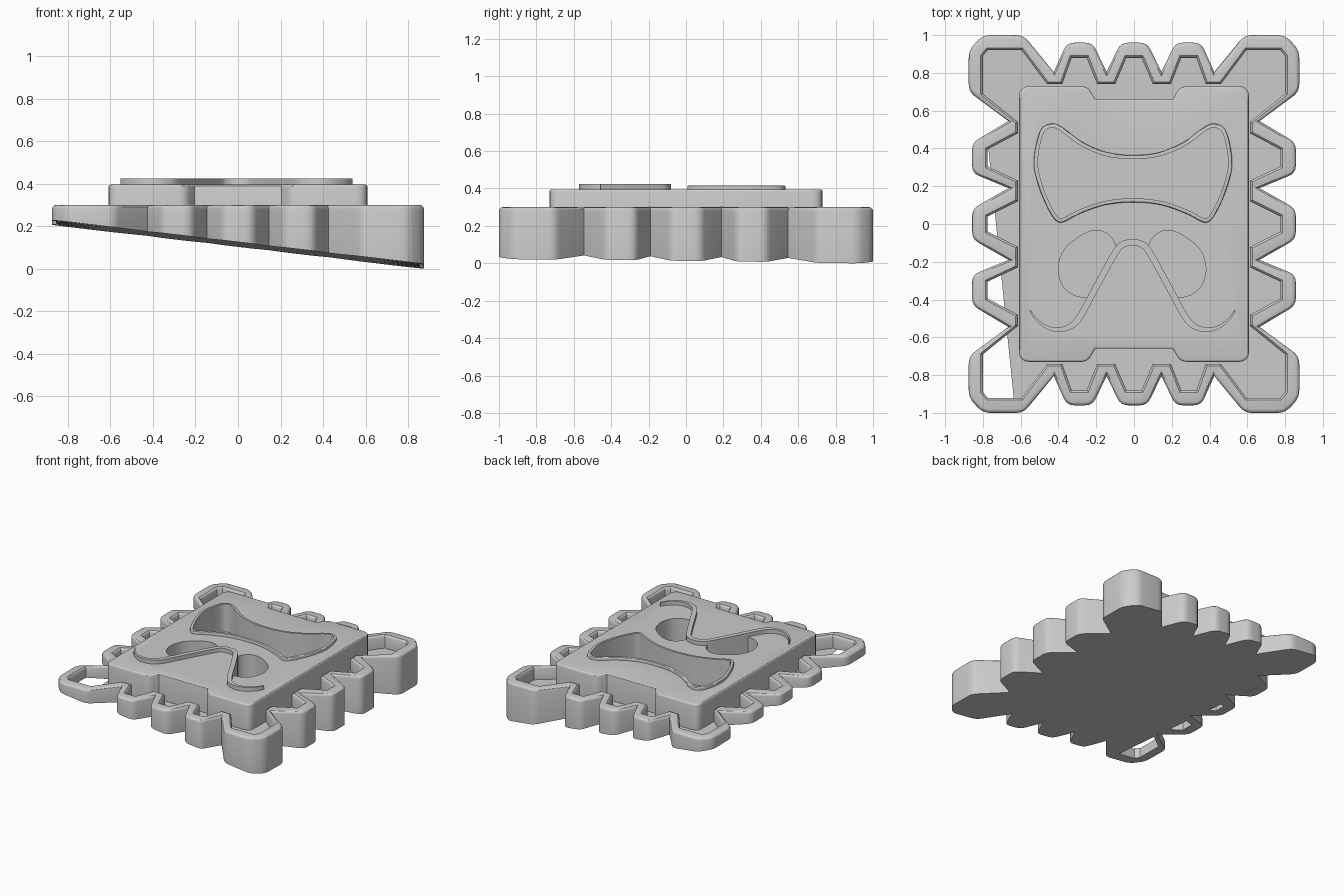
import bpy, bmesh, math
from mathutils import Vector

if "Cube" in bpy.data.objects:
    bpy.data.objects.remove(bpy.data.objects["Cube"])

FLOOR = 0.20
stone = bpy.data.materials.new("stone_grey")
stone.diffuse_color = (0.6, 0.6, 0.6, 1)
stone.use_nodes = True
stone.node_tree.nodes["Principled BSDF"].inputs["Base Color"].default_value = stone.diffuse_color


def area(p):
    return sum(a[0] * b[1] - b[0] * a[1] for a, b in zip(p, p[1:] + p[:1])) / 2


def ccw(p):
    p = [Vector(q) for q in p]
    return p if area(p) > 0 else p[::-1]


def offset(p, d):
    """Mitred offset of a counter-clockwise loop; positive goes inward."""
    out = []
    for i, b in enumerate(p):
        u = (b - p[i - 1]).normalized()
        v = (p[(i + 1) % len(p)] - b).normalized()
        n1, n2 = Vector((-u.y, u.x)), Vector((-v.y, v.x))
        out.append(b + (n1 + n2) * d / max(0.2, 1 + n1.dot(n2)))
    return out


def rounded(p, r, steps=4):
    """Round the convex corners and keep the valleys sharp."""
    p, out = ccw(p), []
    for i, b in enumerate(p):
        u, v = p[i - 1] - b, p[(i + 1) % len(p)] - b
        if u.cross(v) >= 0:
            out.append(b)
            continue
        k = min(r, u.length * 0.45, v.length * 0.45)
        s, e = b + u.normalized() * k, b + v.normalized() * k
        for j in range(steps + 1):
            t = j / steps
            out.append(s * (1 - t) ** 2 + b * 2 * t * (1 - t) + e * t * t)
    return out


def spline(p, closed=True, steps=5):
    """Catmull-Rom curve through the points."""
    p, out = [Vector(q) for q in p], []
    n = len(p)
    for i in range(n if closed else n - 1):
        g = lambda k: p[k % n] if closed else p[min(max(k, 0), n - 1)]
        a, b, c, d = g(i - 1), g(i), g(i + 1), g(i + 2)
        for j in range(steps):
            t = j / steps
            out.append(0.5 * (2 * b + (c - a) * t + (2 * a - 5 * b + 4 * c - d) * t * t
                              + (3 * b - a - 3 * c + d) * t ** 3))
    return out if closed else out + [p[-1]]


def mirror_x(half, cx=0.0):
    """Complete a half outline that starts and ends on the centre line."""
    other = [(-x, y) for x, y in half[::-1] if x > 1e-6]
    return [(x + cx, y) for x, y in list(half) + other]


def four_way(q):
    """Complete a quadrant outline running from the +y side to the +x side."""
    right = q + [(x, -y) for x, y in q[::-1]]
    return right + [(-x, y) for x, y in right[::-1]]


def prism(name, p, levels):
    """Stack of (z, inset) loops made into a closed solid."""
    p = ccw(p)
    bm = bmesh.new()
    rings = [[bm.verts.new((q.x, q.y, z)) for q in offset(p, d)] for z, d in levels]
    bm.faces.new(rings[0][::-1])
    bm.faces.new(rings[-1])
    for lo, hi in zip(rings, rings[1:]):
        for i in range(len(lo)):
            j = (i + 1) % len(lo)
            bm.faces.new((lo[i], lo[j], hi[j], hi[i]))
    me = bpy.data.meshes.new(name)
    bm.to_mesh(me)
    bm.free()
    me.materials.append(stone)
    ob = bpy.data.objects.new(name, me)
    bpy.context.collection.objects.link(ob)
    return ob


def combine(target, tool, op):
    m = target.modifiers.new(op, 'BOOLEAN')
    m.operation, m.object, m.solver = op, tool, 'EXACT'
    bpy.context.view_layer.objects.active = target
    bpy.ops.object.modifier_apply(modifier=m.name)
    bpy.data.objects.remove(tool)


def soft_top(z, r, bottom):
    """Levels of a solid with a rounded upper edge."""
    arc = [math.radians(a) for a in (0, 30, 60, 90)]
    return [(bottom, 0)] + [(z - r + r * math.sin(a), r - r * math.cos(a)) for a in arc]


# Toothed outer wall
outer = [(0.07, 0.96), (0.145, 0.805), (0.22, 0.96), (0.355, 0.96), (0.425, 0.805),
         (0.585, 1.0), (0.80, 1.0), (0.875, 0.92), (0.875, 0.70), (0.665, 0.545),
         (0.857, 0.43), (0.857, 0.27), (0.665, 0.19), (0.857, 0.08)]
body = prism("toothed_tile", rounded(four_way(outer), 0.04), soft_top(0.30, 0.02, -0.1))

# Recess behind the wall, flared at the top to soften the inner edge
inner = [(0.04, 0.88), (0.10, 0.74), (0.195, 0.74), (0.25, 0.88), (0.33, 0.88),
         (0.38, 0.74), (0.46, 0.74), (0.595, 0.92), (0.775, 0.92), (0.80, 0.89),
         (0.80, 0.69), (0.615, 0.54), (0.615, 0.48), (0.775, 0.395), (0.775, 0.305),
         (0.615, 0.23), (0.615, 0.12), (0.775, 0.04)]
combine(body, prism("recess_cut", four_way(inner),
                    [(FLOOR, 0), (0.285, 0), (0.294, -0.004), (0.302, -0.014)]), 'DIFFERENCE')

# Raised centre block with a notch at both ends
block = [(0.205, 0.66), (0.245, 0.73), (0.61, 0.73)]
combine(body, prism("centre_block", rounded(four_way(block), 0.06),
                    soft_top(0.395, 0.012, -0.05)), 'UNION')

# Bow-shaped eye pocket with a raised rim
bow = mirror_x([(0, 0.365), (0.14, 0.38), (0.27, 0.435), (0.38, 0.515), (0.44, 0.53),
                (0.495, 0.485), (0.525, 0.33), (0.50, 0.20), (0.45, 0.08), (0.41, 0.02),
                (0.37, 0.01), (0.28, 0.055), (0.15, 0.10), (0, 0.115)], -0.005)
bow = ccw(spline(bow))
combine(body, prism("eye_rim", bow, soft_top(0.415, 0.006, 0.25)), 'UNION')
combine(body, prism("eye_cut", offset(bow, 0.021), [(FLOOR, 0), (0.5, 0)]), 'DIFFERENCE')

# Two cheek pockets beside the mouth
lobe = [(0.085, -0.13), (0.10, -0.085), (0.135, -0.05), (0.18, -0.035), (0.25, -0.05),
        (0.355, -0.13), (0.39, -0.23), (0.37, -0.32), (0.31, -0.375), (0.225, -0.393)]
for s in (-1, 1):
    side = spline([(s * x, y) for x, y in lobe], closed=False)
    combine(body, prism("cheek_cut", [(q.x - 0.01, q.y) for q in side],
                        [(FLOOR, 0), (0.5, 0)]), 'DIFFERENCE')

# Curled mouth ridge, thinning towards its ends
half = [(0, -0.097), (0.05, -0.108), (0.09, -0.15), (0.185, -0.32), (0.275, -0.485),
        (0.325, -0.54), (0.39, -0.56), (0.45, -0.548), (0.51, -0.505), (0.543, -0.455)]
path = spline([(-x, y) for x, y in half[:0:-1]] + half, closed=False)
left, right = [], []
for i, q in enumerate(path):
    t = (path[min(i + 1, len(path) - 1)] - path[max(i - 1, 0)]).normalized()
    w = 0.003 + 0.014 * min(1, 4 * min(i, len(path) - 1 - i) / len(path))
    n, c = Vector((-t.y, t.x)) * w, q + Vector((-0.008, 0))
    left.append(c + n)
    right.append(c - n)
combine(body, prism("mouth_ridge", left + right[::-1], [(0.19, 0), (0.425, 0)]), 'UNION')

# Sloping underside
cutter = prism("underside_cut", [(-1.5, -1.5), (1.5, -1.5), (1.5, 1.5), (-1.5, 1.5)],
               [(-1, 0), (0, 0)])
for v in cutter.data.vertices:
    if v.co.z > -0.5:
        v.co.z = 0.118 * (0.875 - v.co.x) + 0.012 * (0.88 - v.co.y)
combine(body, cutter, 'DIFFERENCE')

bpy.ops.object.select_all(action='DESELECT')
body.select_set(True)
bpy.context.view_layer.objects.active = body
bpy.ops.object.shade_smooth_by_angle(angle=math.radians(30))
